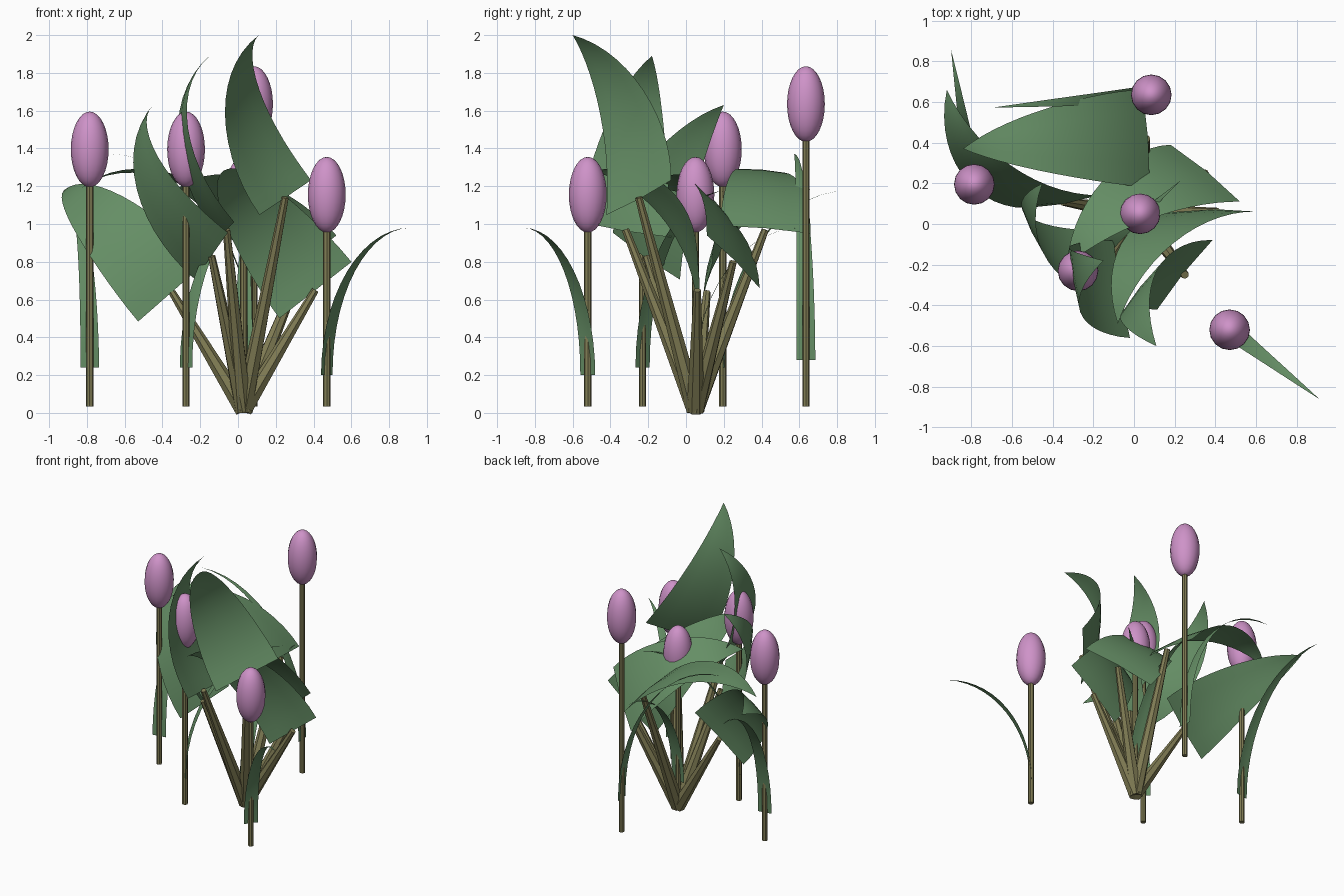
import bpy, bmesh, math
from mathutils import Vector as V

old = bpy.data.objects.get("Cube")
if old:
    bpy.data.objects.remove(old, do_unlink=True)


def material(name, rgb):
    m = bpy.data.materials.new(name)
    m.use_nodes = True
    m.diffuse_color = (*rgb, 1)
    m.node_tree.nodes["Principled BSDF"].inputs["Base Color"].default_value = (*rgb, 1)
    return m


GREEN = material("leaf green", (0.13, 0.27, 0.13))
OLIVE = material("stem olive", (0.22, 0.205, 0.09))
PINK = material("petal pink", (0.62, 0.29, 0.58))


def finish(bm, name, mat, angle):
    mesh = bpy.data.meshes.new(name)
    bm.to_mesh(mesh)
    bm.free()
    mesh.materials.append(mat)
    ob = bpy.data.objects.new(name, mesh)
    bpy.context.scene.collection.objects.link(ob)
    bpy.ops.object.select_all(action="DESELECT")
    ob.select_set(True)
    bpy.context.view_layer.objects.active = ob
    bpy.ops.object.shade_smooth_by_angle(angle=math.radians(angle))


def rod(name, a, b, r1, r2, sides=8):
    """Tapered rod between two points."""
    a, b = V(a), V(b)
    bm = bmesh.new()
    bmesh.ops.create_cone(bm, cap_ends=True, segments=sides, radius1=r1, radius2=r2,
                          depth=(b - a).length)
    bmesh.ops.rotate(bm, verts=bm.verts, matrix=(b - a).to_track_quat("Z", "Y").to_matrix())
    bmesh.ops.translate(bm, verts=bm.verts, vec=(a + b) / 2)
    finish(bm, name, OLIVE, 30)


def blade(name, base, tip, half, steps=14):
    """Pointed leaf: quarter-ellipse spine, tapering width, slight crease."""
    base, half = V(base), V(half)
    chord = V(tip) - base
    size = chord.length
    c = chord.normalized()
    half = half - c * half.dot(c)
    n = c.cross(half).normalized()
    rise, out = 0.8125, 0.583
    up, away = c * rise + n * out, c * out - n * rise
    bm = bmesh.new()
    rows = []
    for i in range(steps):
        t = i / steps
        a = t * math.pi / 2
        p = base + size * (rise * math.sin(a) * up + out * (1 - math.cos(a)) * away)
        w = half * (1 - t ** 1.6)
        # surface normal at this row, for the crease
        d = rise * math.cos(a) * up + out * math.sin(a) * away
        fold = d.cross(w).normalized() * w.length * 0.05
        rows.append([bm.verts.new(q) for q in (p - w, p - w / 2 + fold / 2, p + fold,
                                               p + w / 2 + fold / 2, p + w)])
    # faces look towards the hollow side of the curve
    for r, s in zip(rows, rows[1:]):
        for k in range(4):
            bm.faces.new((s[k], s[k + 1], r[k + 1], r[k]))
    end = bm.verts.new(V(tip))
    for k in range(4):
        bm.faces.new((end, rows[-1][k + 1], rows[-1][k]))
    finish(bm, name, GREEN, 60)


# Flowers: position, height factor, direction of the narrow leaf
flowers = [
    ("left_back", -0.785, 0.195, 1.2, (-0.17, 0.985)),
    ("left_front", -0.275, -0.23, 1.2, (0.75, 0.66)),
    ("rear", 0.085, 0.635, 1.4, (-0.995, -0.08)),
    ("centre", 0.03, 0.05, 1.0, (0.02, 1.0)),
    ("right_front", 0.47, -0.52, 1.0, (0.79, -0.61)),
]
for name, x, y, s, (dx, dy) in flowers:
    top = 0.96 + 1.2 * (s - 1)
    rod(name + "_flower_stem", (x, y, 0.035), (x, y, top + 0.03), 0.019, 0.019)
    bm = bmesh.new()
    bmesh.ops.create_uvsphere(bm, u_segments=16, v_segments=16, radius=0.1)
    bmesh.ops.scale(bm, verts=bm.verts, vec=(1, 1, 2))
    bmesh.ops.translate(bm, verts=bm.verts, vec=(x, y, top + 0.195))
    finish(bm, name + "_flower_bud", PINK, 60)
    reach = 0.56 * s
    blade(name + "_narrow_leaf", (x, y, 0.2 * s),
          (x + dx * reach, y + dy * reach, 0.98 * s), (-dy * 0.05, dx * 0.05, 0))

# Broad leaves: stalk end, leaf tip, half-width vector
ROOT = (0.03, 0.05, 0.015)
broad = [
    ("tall", (0.25, -0.25, 1.14), (0.11, -0.6, 2.0), (0.14, 0.18, 0.07)),
    ("front_left", (-0.14, -0.21, 0.83), (-0.45, 0.2, 1.63), (-0.08, 0.17, -0.14)),
    ("front", (-0.06, -0.32, 0.97), (-0.15, -0.18, 1.89), (-0.04, 0.24, -0.04)),
    ("left", (-0.35, 0.11, 0.64), (-0.92, 0.66, 1.18), (-0.18, -0.03, -0.155)),
    ("back", (0.06, 0.42, 0.97), (-0.84, 0.37, 1.18), (0.02, -0.24, 0.02)),
    ("right", (0.41, 0.06, 0.65), (-0.08, -0.49, 1.28), (0.19, 0, 0.15)),
    ("back_right", (0.35, 0.25, 0.8), (-0.33, -0.2, 1.18), (0.17, -0.14, 0.14)),
]
for name, end, tip, half in broad:
    rod(name + "_stalk", ROOT, end, 0.048, 0.02, 7)
    blade(name + "_broad_leaf", end, tip, half)
